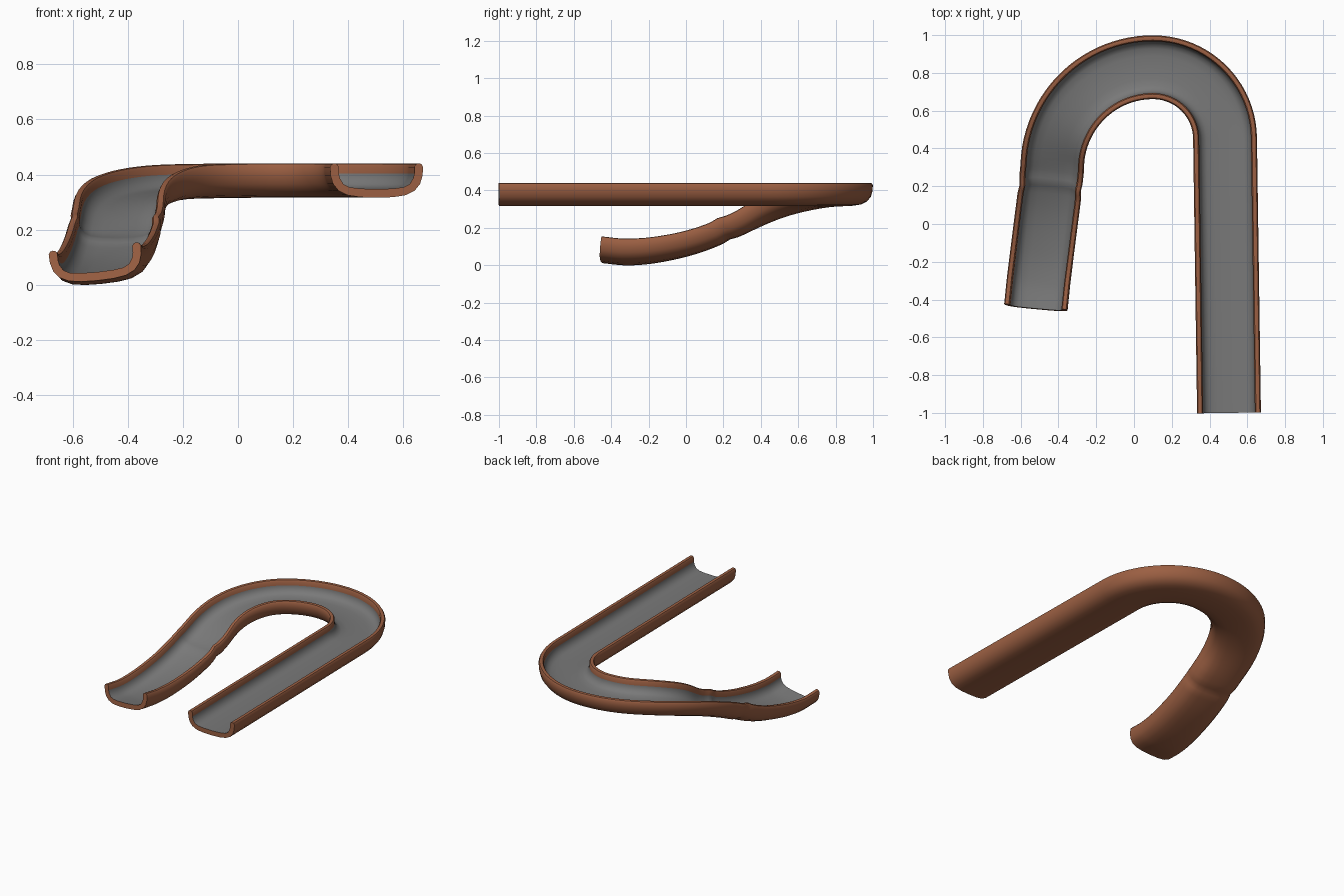
import bpy, bmesh, math
from mathutils import Vector

cube = bpy.data.objects.get("Cube")
if cube:
    bpy.data.objects.remove(cube)


def material(name, rgb):
    m = bpy.data.materials.new(name)
    m.use_nodes = True
    m.diffuse_color = (*rgb, 1)
    m.node_tree.nodes["Principled BSDF"].inputs["Base Color"].default_value = (*rgb, 1)
    return m


shell = material("terracotta shell", (0.33, 0.115, 0.055))
lining = material("grey lining", (0.19, 0.19, 0.19))

# Half of the trough section: underside, rim, then inner wall down to the floor
half = [(0, 0), (.06, .002), (.105, .009), (.138, .025), (.158, .05), (.167, .08),
        (.169, .112), (.163, .122), (.153, .125), (.143, .122), (.137, .112),
        (.137, .088), (.133, .07), (.12, .049), (.098, .038), (.06, .033), (0, .031)]
section = half + [(-u, v) for u, v in half[-2:0:-1]]
count, top = len(section), len(half) - 1

# Height of the descending run as a smooth function of y
drop = [(-.46, .016), (-.315, .003), (-.14, .018), (.075, .068), (.29, .155),
        (.455, .235), (.565, .275), (.71, .307), (.83, .316)]


def slope(i):
    a, b = drop[max(i - 1, 0)], drop[min(i + 1, len(drop) - 1)]
    return (b[1] - a[1]) / (b[0] - a[0])


def height(y):
    y = min(max(y, drop[0][0]), drop[-1][0])
    i = max(k for k in range(len(drop) - 1) if drop[k][0] <= y)
    (y0, z0), (y1, z1) = drop[i], drop[i + 1]
    d = y1 - y0
    t = (y - y0) / d
    return (z0 * (1 + 2 * t) * (1 - t) ** 2 + z1 * t * t * (3 - 2 * t)
            + d * t * (1 - t) * ((1 - t) * slope(i) - t * slope(i + 1)))


# Centre line: level straight, tight quarter turn, wide quarter turn, sloping leg
path = []
for k in range(12):
    t = k / 12
    path.append(Vector((.503 - .021 * t, -1 + 1.45 * t, .316)))
for k in range(20):
    a = math.radians(90 * k / 20)
    path.append(Vector((.1 + .382 * math.cos(a), .45 + .38 * math.sin(a), .316)))
for k in range(24):
    a = math.radians(90 + 84 * k / 24)
    y = .3 + .53 * math.sin(a)
    path.append(Vector((.1 + .53 * math.cos(a), y, height(y))))
for k in range(41):
    t = k / 40
    y = .355 - .807 * t
    path.append(Vector((-.427 - .083 * t, y, height(y))))

# Sweep the section, with a pinched joint and a slight bank near the low end
bm = bmesh.new()
rings = []
for i, p in enumerate(path):
    tangent = (path[min(i + 1, len(path) - 1)] - path[max(i - 1, 0)]).normalized()
    side = tangent.cross(Vector((0, 0, 1))).normalized()
    up = side.cross(tangent)
    on_leg = p.x < 0 and p.y < .36
    roll = .1 * min(max((.2 - p.y) / .5, 0), 1) if on_leg else 0
    pinch = .035 * math.exp(-((p.y - .235) / .025) ** 2) if on_leg else 0
    across = side * math.cos(roll) - up * math.sin(roll)
    rise = up * math.cos(roll) + side * math.sin(roll)
    rings.append([bm.verts.new(p + across * u * (1 - pinch) + rise * (v + pinch * .2))
                  for u, v in section])

for a, b in zip(rings, rings[1:]):
    for j in range(count):
        n = (j + 1) % count
        face = bm.faces.new((a[j], a[n], b[n], b[j]))
        inside = 11 < j + .5 < count - 11
        low = max(section[j][1], section[n][1]) < .09
        face.material_index = 1 if inside and low else 0

# End caps bridge the underside to the floor as quads
for ring in (rings[0], rings[-1]):
    for j in range(top):
        for s in (1, -1):
            outer = [ring[(s * j) % count], ring[(s * (j + 1)) % count]]
            inner = [ring[(s * (top - j - 1)) % count], ring[(s * (top - j)) % count]]
            if j < top // 2:
                quad = list(dict.fromkeys(outer + inner))
                bm.faces.new(quad)
bmesh.ops.recalc_face_normals(bm, faces=bm.faces)

mesh = bpy.data.meshes.new("slide_channel")
bm.to_mesh(mesh)
bm.free()
mesh.materials.append(shell)
mesh.materials.append(lining)
slide = bpy.data.objects.new("slide_channel", mesh)
bpy.context.scene.collection.objects.link(slide)
bpy.context.view_layer.objects.active = slide
slide.select_set(True)
bpy.ops.object.shade_smooth_by_angle(angle=math.radians(40))
